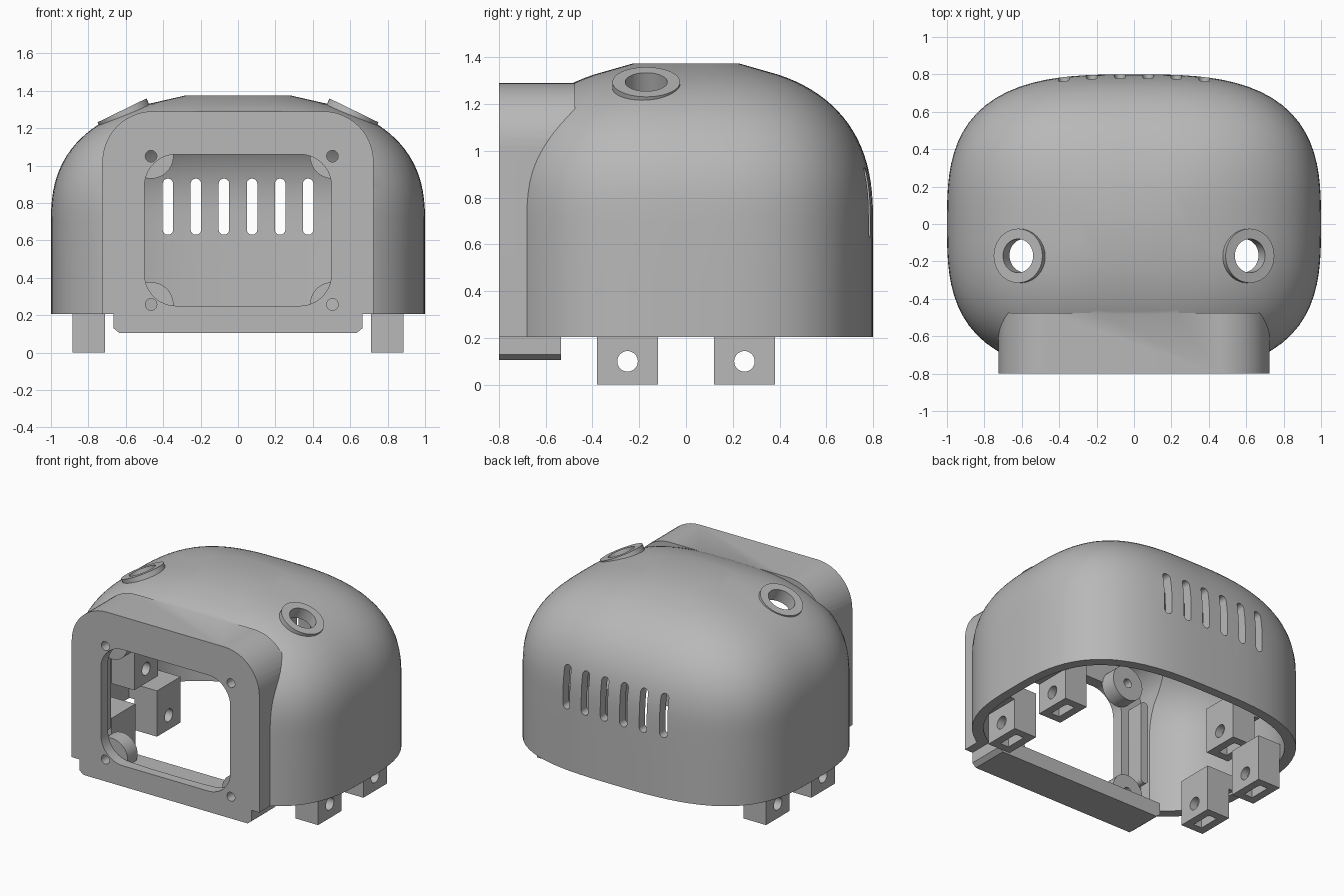
import bpy, bmesh
from math import pi, sin, cos, radians
from mathutils import Matrix, Vector

if "Cube" in bpy.data.objects:
    bpy.data.objects.remove(bpy.data.objects["Cube"])

grey = bpy.data.materials.new("plain_grey")
grey.use_nodes = True
colour = (0.48, 0.48, 0.48, 1)
grey.diffuse_color = colour
grey.node_tree.nodes["Principled BSDF"].inputs["Base Color"].default_value = colour


def add(name, bm):
    bmesh.ops.recalc_face_normals(bm, faces=bm.faces)
    mesh = bpy.data.meshes.new(name)
    bm.to_mesh(mesh)
    bm.free()
    mesh.materials.append(grey)
    obj = bpy.data.objects.new(name, mesh)
    bpy.context.collection.objects.link(obj)
    return obj


def loft(name, rings):
    bm = bmesh.new()
    loops = [[bm.verts.new(p) for p in ring] for ring in rings]
    for a, b in zip(loops, loops[1:]):
        for i in range(len(a)):
            j = (i + 1) % len(a)
            bm.faces.new((a[i], a[j], b[j], b[i]))
    bm.faces.new(loops[0])
    bm.faces.new(loops[-1])
    return add(name, bm)


def prism(name, outline, y0, y1):
    return loft(name, [[(x, y, z) for x, z in outline] for y in (y0, y1)])


def box(name, x0, x1, y0, y1, z0, z1):
    return prism(name, [(x0, z0), (x1, z0), (x1, z1), (x0, z1)], y0, y1)


def tube(name, centre, axis, radius, depth, sides=40):
    bm = bmesh.new()
    turn = Vector(axis).to_track_quat("Z", "Y").to_matrix().to_4x4()
    bmesh.ops.create_cone(bm, cap_ends=True, segments=sides, radius1=radius, radius2=radius,
                          depth=depth, matrix=Matrix.Translation(centre) @ turn)
    return add(name, bm)


def rounded(x0, x1, z0, z1, top, bottom):
    """Outline of a rectangle with separate top and bottom corner radii."""
    pts = []
    for k, (cx, cz, r) in enumerate(((x1 - top, z1 - top, top), (x0 + top, z1 - top, top),
                                     (x0 + bottom, z0 + bottom, bottom),
                                     (x1 - bottom, z0 + bottom, bottom))):
        steps = 12 if r else 0
        for s in range(steps + 1):
            a = (k + s / max(steps, 1)) * pi / 2
            pts.append((cx + r * cos(a), cz + r * sin(a)))
    return pts


def combine(obj, other, operation):
    mod = obj.modifiers.new("combine", "BOOLEAN")
    mod.operation, mod.solver, mod.object = operation, "EXACT", other
    bpy.ops.object.select_all(action="DESELECT")
    bpy.context.view_layer.objects.active = obj
    obj.select_set(True)
    bpy.ops.object.modifier_apply(modifier=mod.name)
    bpy.data.objects.remove(other)


def dome(name, wall, base):
    """Squarish footprint rising straight, then curving in to a flat top."""
    half_x, half_y, rise, power = 1 - wall, 0.8 - wall, 0.675 - wall, 2.5
    levels = [(1, base), (1, 0.45)]
    for s in range(21):
        a = radians(66) * s / 20
        levels.append((cos(a) ** (2 / power), 0.7 + rise * sin(a) ** (2 / power)))
    levels += [(0.28, 0.7 + rise)]
    rings = []
    for t, z in levels:
        ring = []
        for i in range(96):
            c, s = cos(i * pi / 48), sin(i * pi / 48)
            k = t / (abs(c) ** 3 + abs(s) ** 3) ** (1 / 3)
            ring.append((half_x * k * c, half_y * k * s, z))
        rings.append(ring)
    return loft(name, rings)


# Hollow shell with the front bezel
shell = dome("dome_shell", 0, 0.205)
combine(shell, prism("bezel", rounded(-0.725, 0.725, 0.205, 1.29, 0.27, 0), -0.8, -0.475), "UNION")

# Raised eyelet rims on the upper sides
eyelets = []
for side in (-1, 1):
    axis = Vector((side * sin(radians(26)), 0, cos(radians(26))))
    top = Vector((side * 0.62, -0.17, 1.295))
    eyelets.append((top, axis))
    combine(shell, tube("rim", top - axis * 0.06, axis, 0.145, 0.12), "UNION")

cavity = dome("cavity", 0.065, 0.1)
combine(cavity, prism("bezel_cavity", rounded(-0.66, 0.66, 0.1, 1.225, 0.22, 0), -0.72, -0.44), "UNION")
combine(shell, cavity, "DIFFERENCE")

for top, axis in eyelets:
    combine(shell, tube("eyelet_hole", top, axis, 0.09, 0.5), "DIFFERENCE")

# Window opening and vents
combine(shell, prism("window", rounded(-0.5, 0.5, 0.25, 1.06, 0.17, 0.17), -0.9, -0.6), "DIFFERENCE")
for i in range(6):
    x = (i - 2.5) * 0.15
    slot = rounded(x - 0.028, x + 0.028, 0.63, 0.93, 0.0279, 0.0279)
    combine(shell, prism("vent", slot, 0.6, 0.9), "DIFFERENCE")

# Screw holes with round bosses behind the window corners
parts = [shell]
for x in (-0.465, 0.505):
    for z in (0.257, 1.05):
        combine(shell, tube("screw_hole", (x, -0.76, z), (0, 1, 0), 0.031, 0.3, 24), "DIFFERENCE")
        boss = tube("screw_boss", (x, -0.67, z), (0, 1, 0), 0.12, 0.11)
        combine(boss, tube("screw_hole", (x, -0.67, z), (0, 1, 0), 0.031, 0.3, 24), "DIFFERENCE")
        parts.append(boss)

# Bottom strip under the bezel, with chamfered ends
strip = [(-0.665, 0.21), (-0.665, 0.13), (-0.635, 0.105), (0.635, 0.105), (0.665, 0.13), (0.665, 0.21)]
parts.append(prism("bottom_strip", strip, -0.8, -0.535))

for side in (-1, 1):
    # Upright rib inside the bezel
    xs = sorted((side * 0.56, side * 0.62))
    parts.append(prism("inner_rib", rounded(*xs, 0.36, 0.95, 0.029, 0.029), -0.73, -0.6))
    # Mounting tabs below the rim and one block higher on the wall
    for name, y, z in (("front_tab", -0.25, 0), ("rear_tab", 0.25, 0), ("wall_block", 0, 0.42)):
        def span(a, b):
            return sorted((side * a, side * b))
        tab = box(name, *span(0.71, 0.885), y - 0.13, y + 0.13, z, z + 0.25)
        combine(tab, box("root", *span(0.71, 0.925), y - 0.13, y + 0.13, z + 0.215, z + 0.32), "UNION")
        combine(tab, tube("bolt_hole", (side * 0.8, y, z + 0.1), (1, 0, 0), 0.044, 0.4, 32), "DIFFERENCE")
        combine(tab, box("nut_slot", *span(0.765, 0.83), y - 0.075, y + 0.075, z - 0.1, z + 0.17), "DIFFERENCE")
        parts.append(tab)

# Smooth curves, crisp edges
for obj in parts:
    bpy.ops.object.select_all(action="DESELECT")
    bpy.context.view_layer.objects.active = obj
    obj.select_set(True)
    bpy.ops.object.shade_smooth_by_angle(angle=radians(28))
